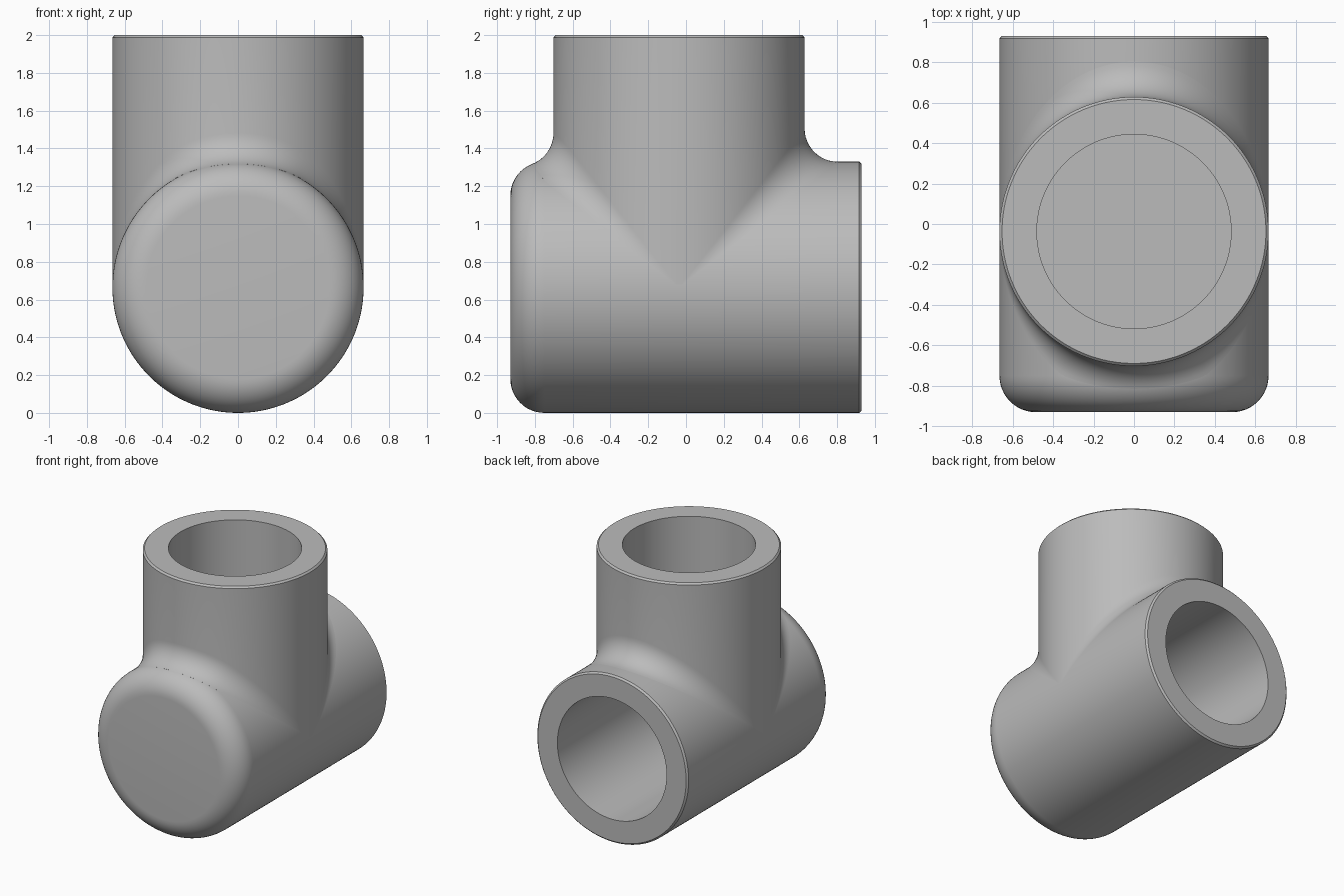
import bpy, bmesh, math
from mathutils import Vector

if "Cube" in bpy.data.objects:
    bpy.data.objects.remove(bpy.data.objects["Cube"])

N = 160             # segments round each pipe
R, B = 0.665, 0.48  # outer and bore radius
L = 0.93            # half length of the horizontal pipe
AX = 0.665          # height of the horizontal axis
YC = -0.037         # y of the vertical axis
F = 0.18            # rounding of the closed front end
FIL = 0.175         # concave fillet between the pipes
C = 0.013           # small rim chamfer
TOP = 2.0

grey = bpy.data.materials.new("grey plastic")
grey.diffuse_color = (0.5, 0.5, 0.5, 1)
grey.use_nodes = True
grey.node_tree.nodes["Principled BSDF"].inputs["Base Color"].default_value = grey.diffuse_color


def skin(name, rings, cap_first=False, cap_last=False):
    """Join rings of N points with quads into a smooth-shaded object."""
    bm = bmesh.new()
    vs = [[bm.verts.new(p) for p in ring] for ring in rings]
    for a, b in zip(vs, vs[1:]):
        for i in range(N):
            j = (i + 1) % N
            bm.faces.new((a[i], a[j], b[j], b[i]))
    if cap_first:
        bm.faces.new(vs[0])
    if cap_last:
        bm.faces.new(vs[-1])
    bmesh.ops.recalc_face_normals(bm, faces=bm.faces)
    me = bpy.data.meshes.new(name)
    bm.to_mesh(me)
    bm.free()
    me.materials.append(grey)
    ob = bpy.data.objects.new(name, me)
    bpy.context.collection.objects.link(ob)
    bpy.ops.object.select_all(action='DESELECT')
    ob.select_set(True)
    bpy.context.view_layer.objects.active = ob
    bpy.ops.object.shade_smooth_by_angle(angle=math.radians(30))


angles = [2 * math.pi * (i + 0.5) / N for i in range(N)]

# Horizontal pipe: rounded closed front, blind bore from the back
profile = []
for k in range(13):
    a = math.pi / 2 * k / 12
    profile.append((R - F + F * math.sin(a), -L + F - F * math.cos(a)))
profile += [(R, L - C), (R - C, L), (B, L), (B, -L + R - B)]
skin("horizontal_pipe",
     [[(r * math.cos(t), y, AX + r * math.sin(t)) for t in angles] for r, y in profile],
     True, True)


# Vertical pipe: blind socket, with a rolling-ball fillet onto the horizontal pipe
def circle(r, z):
    return [(r * math.cos(t), YC + r * math.sin(t), z) for t in angles]


def fillet_points(t, steps=12):
    """Arc of the ball that touches both pipes at angle t, plus a buried skirt."""
    x, y = (R + FIL) * math.cos(t), YC + (R + FIL) * math.sin(t)
    y0 = -L + F
    rho = R + FIL
    if y < y0:
        rho = R - F + math.sqrt((F + FIL) ** 2 - (y - y0) ** 2)
    c = Vector((x, y, AX + math.sqrt(max(0, rho * rho - x * x))))
    axis_dir = Vector((c.x, 0, c.z - AX)).normalized()
    core = Vector((0, max(y, y0), AX)) + axis_dir * (R - F)
    u = Vector((-math.cos(t), -math.sin(t), 0))     # towards vertical pipe
    v = (core - c).normalized()                     # towards horizontal pipe
    ang = u.angle(v)
    w = v - u * u.dot(v)
    if w.length > 1e-9:
        w.normalize()
    pts = [c + FIL * (u * math.cos(ang * k / steps) + w * math.sin(ang * k / steps))
           for k in range(steps + 1)]
    return pts + [pts[-1] + v * 0.02]


rings = [circle(B, 2 * AX + 0.005), circle(B, TOP), circle(R - C, TOP), circle(R, TOP - C)]
rings += list(zip(*[fillet_points(t) for t in angles]))
skin("vertical_pipe", rings, True)
